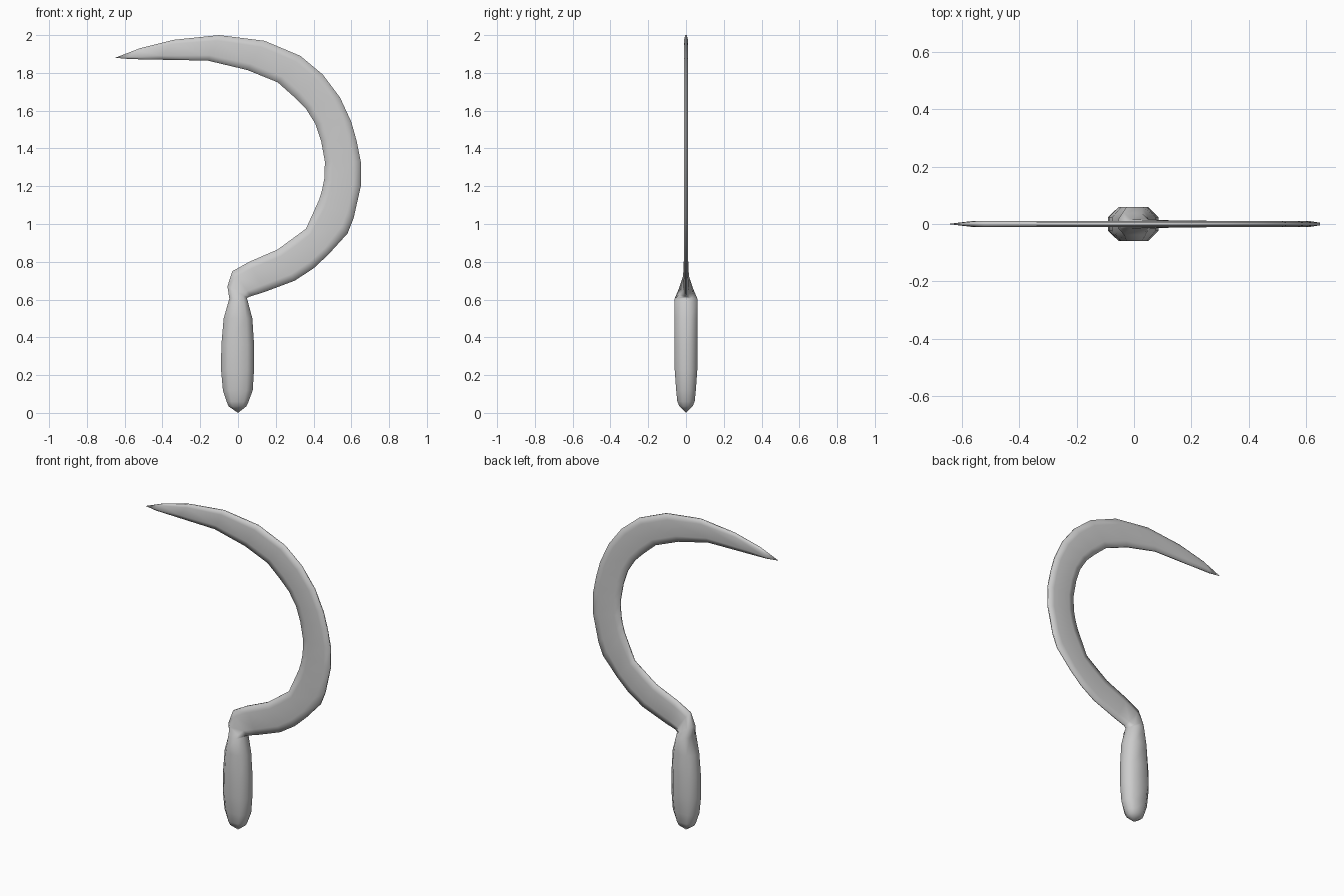
import bpy, bmesh

# Handle stations: z, left x, right x, half thickness in y
HANDLE = [(0.035, -0.05, 0.045, 0.035), (0.06, -0.06, 0.056, 0.046),
          (0.12, -0.08, 0.078, 0.052), (0.23, -0.09, 0.085, 0.06),
          (0.36, -0.088, 0.085, 0.06), (0.50, -0.076, 0.076, 0.06),
          (0.605, -0.046, 0.048, 0.06)]

# Blade stations: inner edge (x, z), outer edge (x, z)
BLADE = [(-0.056, 0.67, 0.05, 0.61), (-0.03, 0.75, 0.07, 0.618),
         (0.06, 0.80, 0.14, 0.64), (0.21, 0.865, 0.30, 0.70),
         (0.285, 0.92, 0.40, 0.765), (0.36, 0.975, 0.48, 0.84),
         (0.43, 1.13, 0.58, 0.95), (0.445, 1.18, 0.612, 1.03),
         (0.457, 1.24, 0.65, 1.20), (0.46, 1.33, 0.65, 1.33),
         (0.44, 1.44, 0.628, 1.44), (0.41, 1.53, 0.60, 1.54),
         (0.36, 1.61, 0.54, 1.67), (0.30, 1.67, 0.45, 1.79),
         (0.21, 1.75, 0.33, 1.89), (0.05, 1.815, 0.14, 1.97),
         (-0.16, 1.865, -0.10, 2.0), (-0.42, 1.87, -0.34, 1.975),
         (-0.57, 1.873, -0.52, 1.93)]
NECK_Y = [0.038, 0.016, 0.013]

# Eight-sided flattened cross-section (across, thickness)
SECTION = [(1, 0.4), (0.58, 1), (-0.58, 1), (-1, 0.4),
           (-1, -0.4), (-0.58, -1), (0.58, -1), (1, -0.4)]

stations = [(l, z, r, z, t) for z, l, r, t in HANDLE]
for i, s in enumerate(BLADE):
    stations.append((*s, NECK_Y[i] if i < len(NECK_Y) else 0.011))

# Loft the one-piece sickle through all stations
bm = bmesh.new()
rings = []
for lx, lz, rx, rz, t in stations:
    rings.append([bm.verts.new(((lx + rx) / 2 + u * (rx - lx) / 2, v * t,
                                (lz + rz) / 2 + u * (rz - lz) / 2))
                  for u, v in SECTION])
for a, b in zip(rings, rings[1:]):
    for i in range(8):
        j = (i + 1) % 8
        bm.faces.new((a[i], a[j], b[j], b[i]))

# Pointed pommel and blade tip
for ring, tip in ((rings[0], (0, 0, 0.0)), (rings[-1], (-0.65, 0, 1.88))):
    p = bm.verts.new(tip)
    for i in range(8):
        bm.faces.new((ring[i], ring[(i + 1) % 8], p))
bmesh.ops.recalc_face_normals(bm, faces=bm.faces)
for f in bm.faces:
    f.smooth = True

mesh = bpy.data.meshes.new("sickle")
bm.to_mesh(mesh)
bm.free()
bpy.context.collection.objects.link(bpy.data.objects.new("sickle", mesh))
